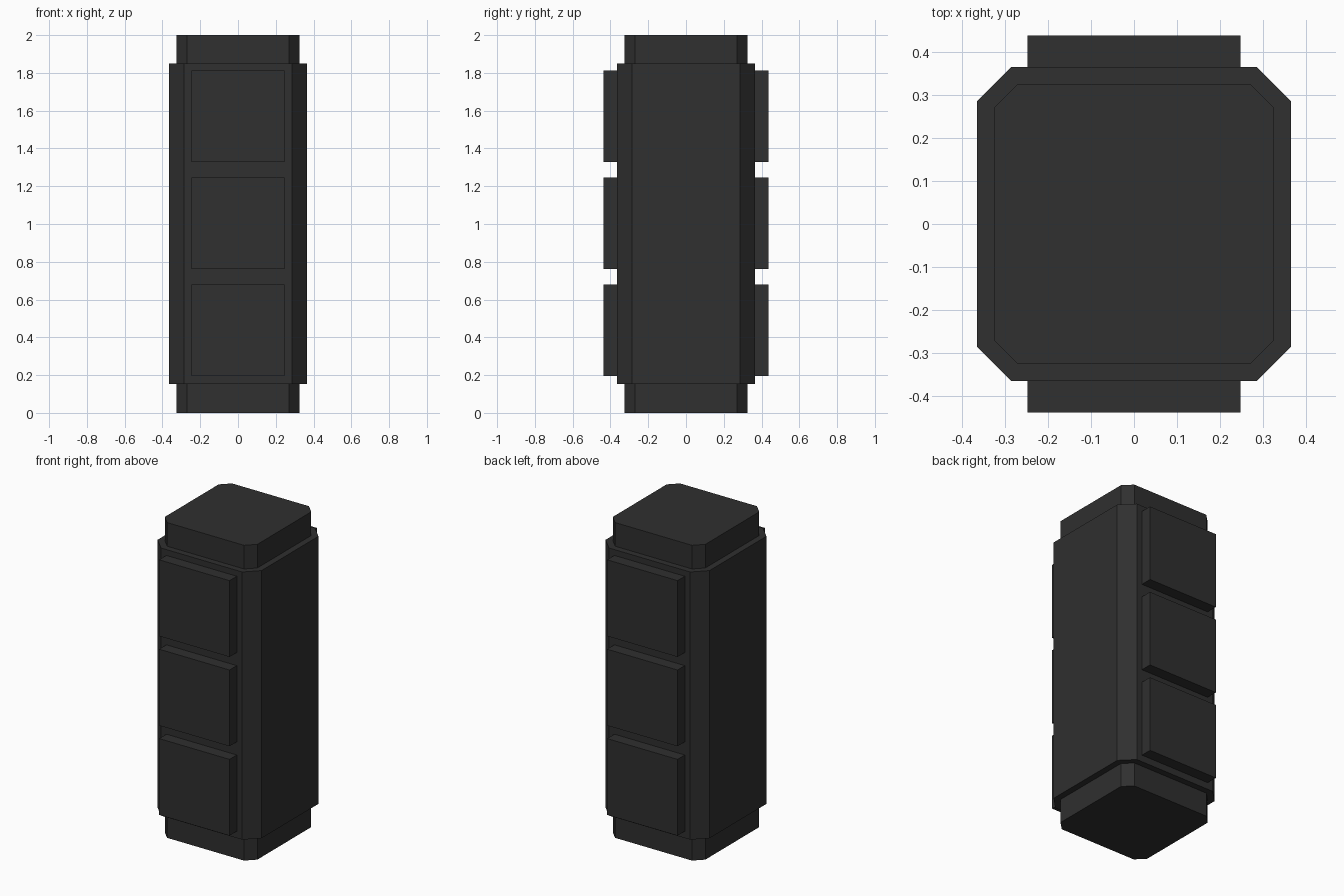
import bpy, bmesh

if "Cube" in bpy.data.objects:
    bpy.data.objects.remove(bpy.data.objects["Cube"])

mat = bpy.data.materials.new("charcoal")
mat.diffuse_color = (0.029, 0.029, 0.029, 1)
mat.use_nodes = True
mat.node_tree.nodes["Principled BSDF"].inputs["Base Color"].default_value = mat.diffuse_color


def finish(bm, name):
    bmesh.ops.recalc_face_normals(bm, faces=bm.faces)
    mesh = bpy.data.meshes.new(name)
    bm.to_mesh(mesh)
    bm.free()
    mesh.materials.append(mat)
    ob = bpy.data.objects.new(name, mesh)
    bpy.context.collection.objects.link(ob)
    return ob


def prism(name, half, cut, z0, z1):
    """Square column with chamfered corners."""
    i = half - cut
    pts = [(half, -i), (half, i), (i, half), (-i, half),
           (-half, i), (-half, -i), (-i, -half), (i, -half)]
    bm = bmesh.new()
    face = bm.faces.new([bm.verts.new((x, y, z0)) for x, y in pts])
    ext = bmesh.ops.extrude_face_region(bm, geom=[face], use_keep_orig=True)
    top = [g for g in ext["geom"] if isinstance(g, bmesh.types.BMVert)]
    bmesh.ops.translate(bm, verts=top, vec=(0, 0, z1 - z0))
    return finish(bm, name)


def box(name, lo, hi):
    bm = bmesh.new()
    bmesh.ops.create_cube(bm, size=1)
    for v in bm.verts:
        v.co = [hi[k] if v.co[k] > 0 else lo[k] for k in range(3)]
    return finish(bm, name)


# Inner core whose ends show as caps, and the wider housing around it
prism("core", 0.325, 0.055, 0.0, 2.0)
prism("housing", 0.365, 0.08, 0.152, 1.85)

# Three raised square panels on the front and on the back
for side, s in (("front", -1), ("back", 1)):
    for n in range(3):
        zc = 0.437 + n * 0.567
        y0, y1 = sorted((s * 0.35, s * 0.438))
        box(f"{side}_panel_{n + 1}", (-0.247, y0, zc - 0.242), (0.247, y1, zc + 0.242))
